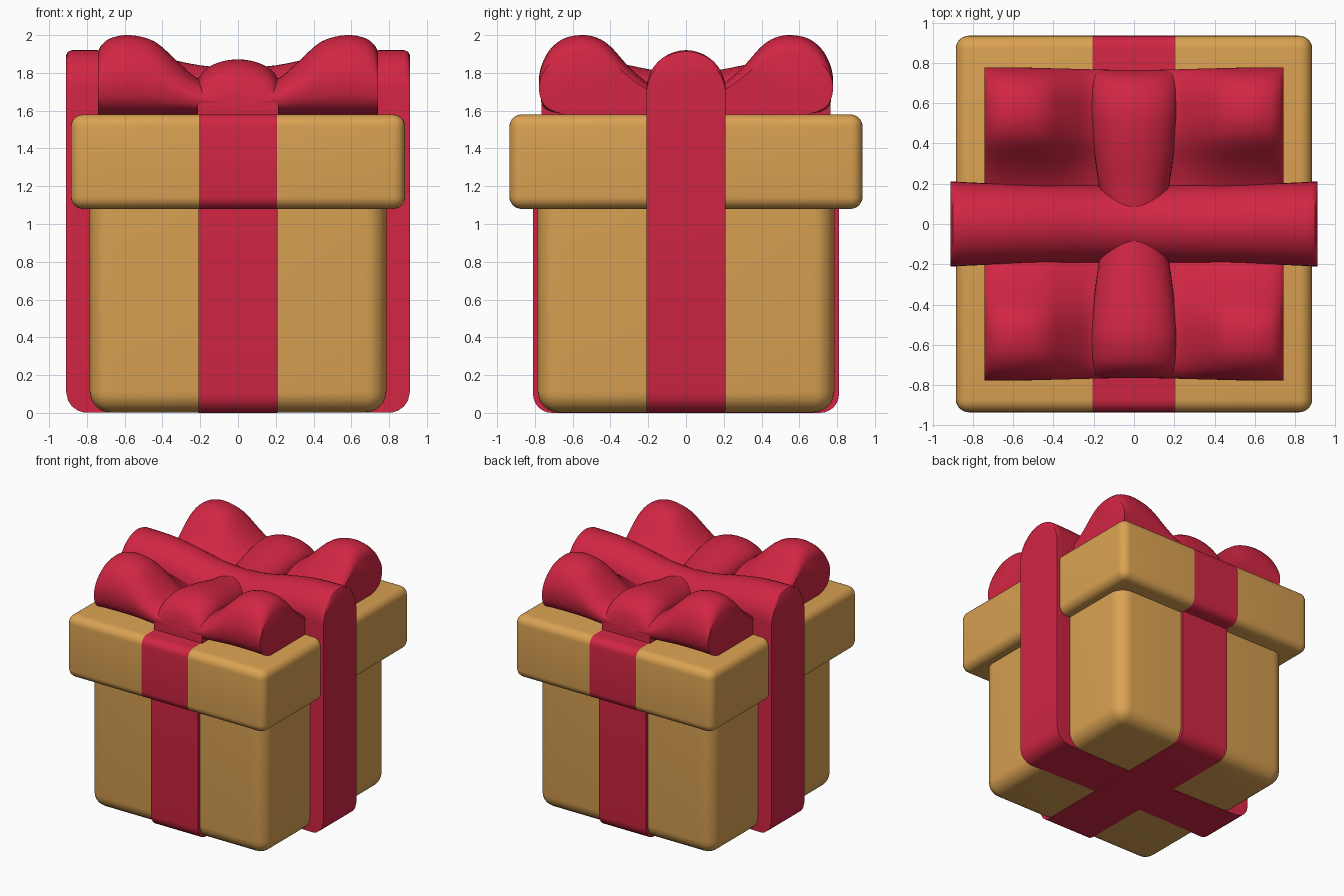
import bpy, bmesh, math
from mathutils import Vector

if "Cube" in bpy.data.objects:
    bpy.data.objects.remove(bpy.data.objects["Cube"])


def material(name, rgb):
    m = bpy.data.materials.new(name)
    m.diffuse_color = (*rgb, 1)
    m.use_nodes = True
    m.node_tree.nodes["Principled BSDF"].inputs["Base Color"].default_value = m.diffuse_color
    return m


GOLD = material("gold card", (0.70, 0.36, 0.085))
RED = material("red ribbon", (0.64, 0.019, 0.056))


def finish(bm, name, mats, angle=40):
    bmesh.ops.recalc_face_normals(bm, faces=bm.faces)
    me = bpy.data.meshes.new(name)
    bm.to_mesh(me)
    bm.free()
    ob = bpy.data.objects.new(name, me)
    bpy.context.collection.objects.link(ob)
    for m in mats:
        me.materials.append(m)
    bpy.ops.object.select_all(action='DESELECT')
    ob.select_set(True)
    bpy.context.view_layer.objects.active = ob
    bpy.ops.object.shade_smooth_by_angle(angle=math.radians(angle))
    return ob


def rounded_box(name, hx, hy, z0, z1, r, mats, stripe=None, square_top=False):
    bm = bmesh.new()
    bmesh.ops.create_cube(bm, size=2)
    for v in bm.verts:
        v.co = (v.co.x * hx, v.co.y * hy, z0 if v.co.z < 0 else z1)
    edges = [e for e in bm.edges
             if not (square_top and all(v.co.z > z1 - 0.01 for v in e.verts))]
    bmesh.ops.bevel(bm, geom=edges, offset=r, segments=6, profile=0.5, affect='EDGES')
    if stripe:
        for s in (-stripe, stripe):
            bmesh.ops.bisect_plane(bm, geom=bm.verts[:] + bm.edges[:] + bm.faces[:],
                                   plane_co=(s, 0, 0), plane_no=(1, 0, 0))
        for f in bm.faces:
            f.material_index = int(abs(f.calc_center_median().x) < stripe)
    return finish(bm, name, mats)


def loft(name, rings, angle=40):
    bm = bmesh.new()
    rows = [[bm.verts.new(p) for p in ring] for ring in rings]
    n = len(rows[0])
    for a, b in zip(rows, rows[1:]):
        for i in range(n):
            bm.faces.new((a[i], a[(i + 1) % n], b[(i + 1) % n], b[i]))
    bm.faces.new(rows[0])
    bm.faces.new(rows[-1])
    return finish(bm, name, [RED], angle)


def curve(pts, steps=6):
    """Smooth curve through 2D points."""
    p = [Vector(q) for q in pts]
    p = [2 * p[0] - p[1]] + p + [2 * p[-1] - p[-2]]
    out = []
    for a, b, c, d in zip(p, p[1:], p[2:], p[3:]):
        for k in range(steps):
            t = k / steps
            out.append(0.5 * (2 * b + (c - a) * t + (2 * a - 5 * b + 4 * c - d) * t * t
                              + (3 * b - a - 3 * c + d) * t ** 3))
    return out + [p[-2]]


def arch(w, z0, z1, rise, n=20):
    """Flat-bottomed section with a rounded top, as (across, up) points."""
    top = [(w * math.cos(math.pi * i / n), z1 - rise + rise * math.sin(math.pi * i / n))
           for i in range(n + 1)]
    return [(-w, z0), (w, z0)] + top


# box and lid
rounded_box("box_body", 0.785, 0.785, 0.003, 1.2, 0.11, [GOLD], square_top=True)
rounded_box("box_lid", 0.885, 0.935, 1.08, 1.58, 0.065, [GOLD, RED], stripe=0.207)

# ribbon running front to back around the body
bm = bmesh.new()
bmesh.ops.create_cube(bm, size=2)
for v in bm.verts:
    v.co = (v.co.x * 0.21, v.co.y * 0.81, 0.0 if v.co.z < 0 else 1.15)
low = [e for e in bm.edges if all(v.co.z < 0.01 for v in e.verts)
       and abs(e.verts[0].co.y - e.verts[1].co.y) < 0.01]
bmesh.ops.bevel(bm, geom=low, offset=0.1, segments=6, profile=0.5, affect='EDGES')
finish(bm, "front_back_ribbon", [RED])

# thick ribbon running side to side, over the bow and under the box
half = curve([(0, 1.825), (0.2, 1.84), (0.4, 1.88), (0.6, 1.912), (0.75, 1.92), (0.88, 1.92)], 4)
half += [Vector((0.90, 1.913)), Vector((0.91, 1.895))]
profile = [(-p.x, p.y) for p in reversed(half[1:])] + [(p.x, p.y) for p in half]
rings = []
for x, top in profile:
    a = abs(x)
    k = max(0, (a - 0.80) / 0.11)
    z0 = 0.001 + 0.11 * (1 - math.sqrt(max(0, 1 - k * k)))
    w = 0.193 + 0.017 * min(1, a / 0.88) ** 3
    rings.append([(x, y, z) for y, z in arch(w, z0, top, 0.21)])
loft("side_ribbon", rings)

# bow loops: a teardrop section swept sideways with a changing height
drop = curve([(0.05, 1.66), (0.2, 1.745), (0.3, 1.83), (0.4, 1.94), (0.47, 1.985),
              (0.55, 2.0), (0.65, 1.98), (0.73, 1.91), (0.775, 1.8), (0.77, 1.69),
              (0.73, 1.62), (0.65, 1.58)]) + [Vector((0.05, 1.575))]
ridge = curve([(0, 1.74), (0.12, 1.745), (0.22, 1.775), (0.32, 1.86), (0.44, 1.965),
               (0.57, 2.0), (0.67, 1.985), (0.72, 1.95), (0.742, 1.91)], 4)
ridge = [(-p.x, p.y) for p in reversed(ridge[1:])] + [(p.x, p.y) for p in ridge]
# centre loop: length, height and half width along the y axis
spine = curve([(0.05, 1.80), (0.2, 1.82), (0.35, 1.85), (0.5, 1.87), (0.6, 1.865),
               (0.69, 1.83), (0.74, 1.77), (0.765, 1.69)], 4)
for side, s in (("front", -1), ("back", 1)):
    rings = []
    for x, top in ridge:
        k = (top - 1.58) / 0.42
        out = 0.98 + 0.02 * min(1, abs(x) / 0.6)
        rings.append([(x, s * p.x * out, 1.58 + (p.y - 1.58) * (k if p.y > 1.58 else 1))
                      for p in drop])
    loft(side + "_bow_loops", rings)
    rings = []
    for p in spine:
        w = 0.165 + 0.05 * min(1, max(0, (p.x - 0.15) / 0.4)) ** 0.7
        rings.append([(x, s * p.x, z) for x, z in
                      arch(w, 1.58, p.y, min(0.13, (p.y - 1.58) * 0.6))])
    loft(side + "_bow_centre", rings)
